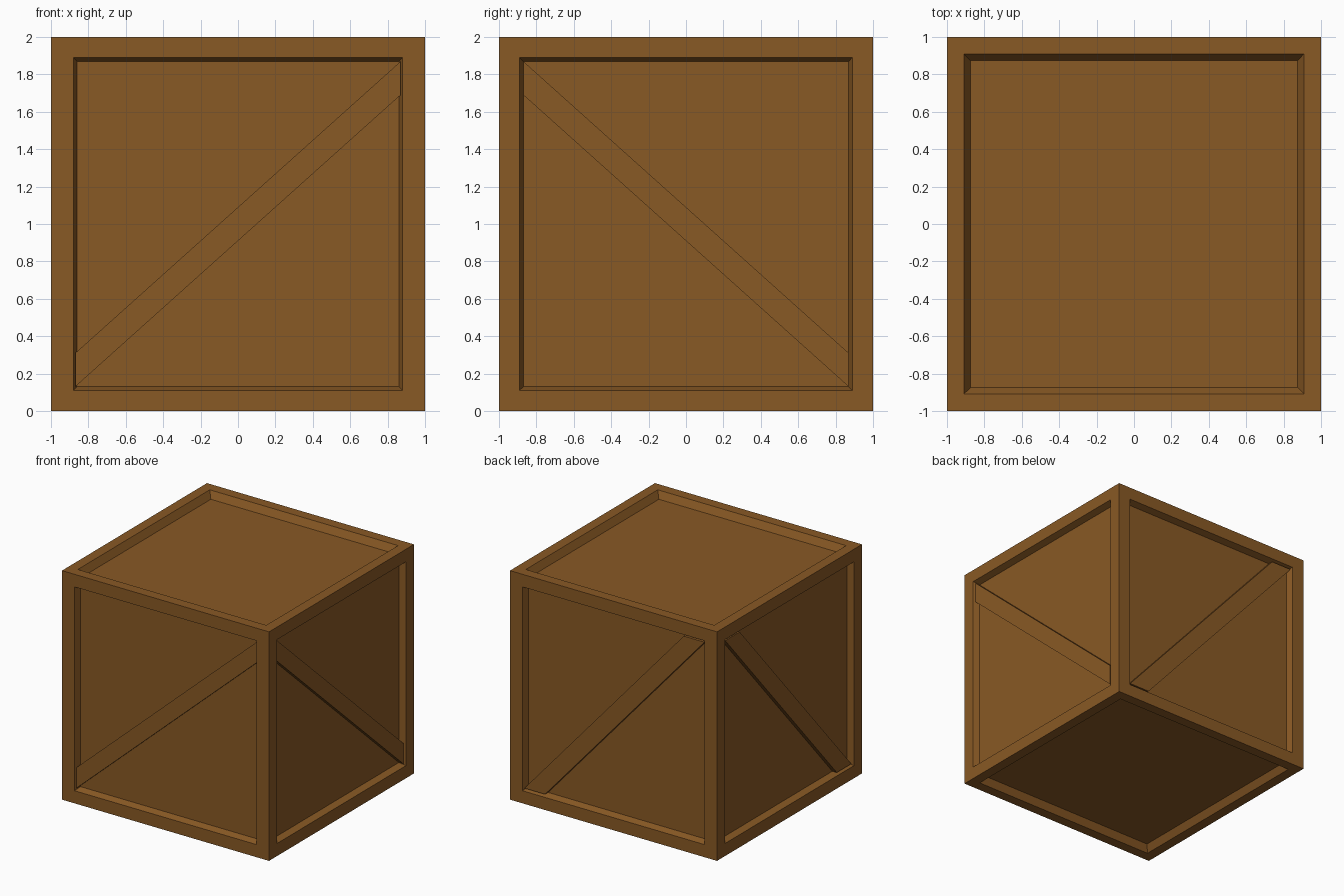
import bpy
import bmesh
from math import radians
from mathutils import Matrix, Vector

cube = bpy.data.objects.get("Cube")
if cube:
    bpy.data.objects.remove(cube, do_unlink=True)

wood = bpy.data.materials.new("brown_wood")
wood.use_nodes = True
colour = (0.25, 0.1, 0.018, 1.0)
wood.diffuse_color = colour
wood.node_tree.nodes["Principled BSDF"].inputs["Base Color"].default_value = colour
wood.node_tree.nodes["Principled BSDF"].inputs["Roughness"].default_value = 0.8


def add_object(name, bm):
    bmesh.ops.recalc_face_normals(bm, faces=bm.faces)
    mesh = bpy.data.meshes.new(name)
    bm.to_mesh(mesh)
    bm.free()
    mesh.materials.append(wood)
    obj = bpy.data.objects.new(name, mesh)
    bpy.context.collection.objects.link(obj)
    return obj


def ring(bm, face, size):
    """Inset a face and move its corners to the given half sizes."""
    bmesh.ops.inset_individual(bm, faces=[face], thickness=0.05)
    for v in face.verts:
        v.co = Vector([s if c > 0 else -s for c, s in zip(v.co, size)])


# Crate body: a cube with a sloped recess in every side
bm = bmesh.new()
bmesh.ops.create_cube(bm, size=2)
openings = {  # axis: (half sizes of the opening, half sizes of the panel)
    0: ((1, 0.89, 0.89), (0.945, 0.87, 0.87)),
    1: ((0.88, 1, 0.89), (0.86, 0.945, 0.87)),
    2: ((0.91, 0.91, 1), (0.875, 0.875, 0.94)),
}
for face in list(bm.faces):
    axis = max(range(3), key=lambda i: abs(face.normal[i]))
    for size in openings[axis]:
        ring(bm, face, size)
bmesh.ops.translate(bm, verts=bm.verts, vec=(0, 0, 1))
add_object("crate_body", bm)


# Diagonal braces: one prism per upright side, its ends cut upright or level
def brace(name, angle, side, upright_ends):
    h, w = 0.87, 0.18
    if upright_ends:
        outline = [(-h, -h), (h, h - w), (h, h), (-h, w - h)]
    else:
        w = 0.2
        outline = [(-h, -h), (w - h, -h), (h, h), (h - w, h)]
    bm = bmesh.new()
    front = bm.faces.new([bm.verts.new((side * u, -0.988, v + 1)) for u, v in outline])
    back = bmesh.ops.extrude_face_region(bm, geom=[front])["geom"]
    moved = [g for g in back if isinstance(g, bmesh.types.BMVert)]
    bmesh.ops.translate(bm, verts=moved, vec=(0, 0.05, 0))
    bmesh.ops.rotate(bm, verts=bm.verts, matrix=Matrix.Rotation(radians(angle), 3, "Z"))
    add_object(name, bm)


brace("front_brace", 0, 1, True)
brace("right_brace", 90, -1, True)
brace("back_brace", 180, 1, False)
brace("left_brace", 270, -1, False)
